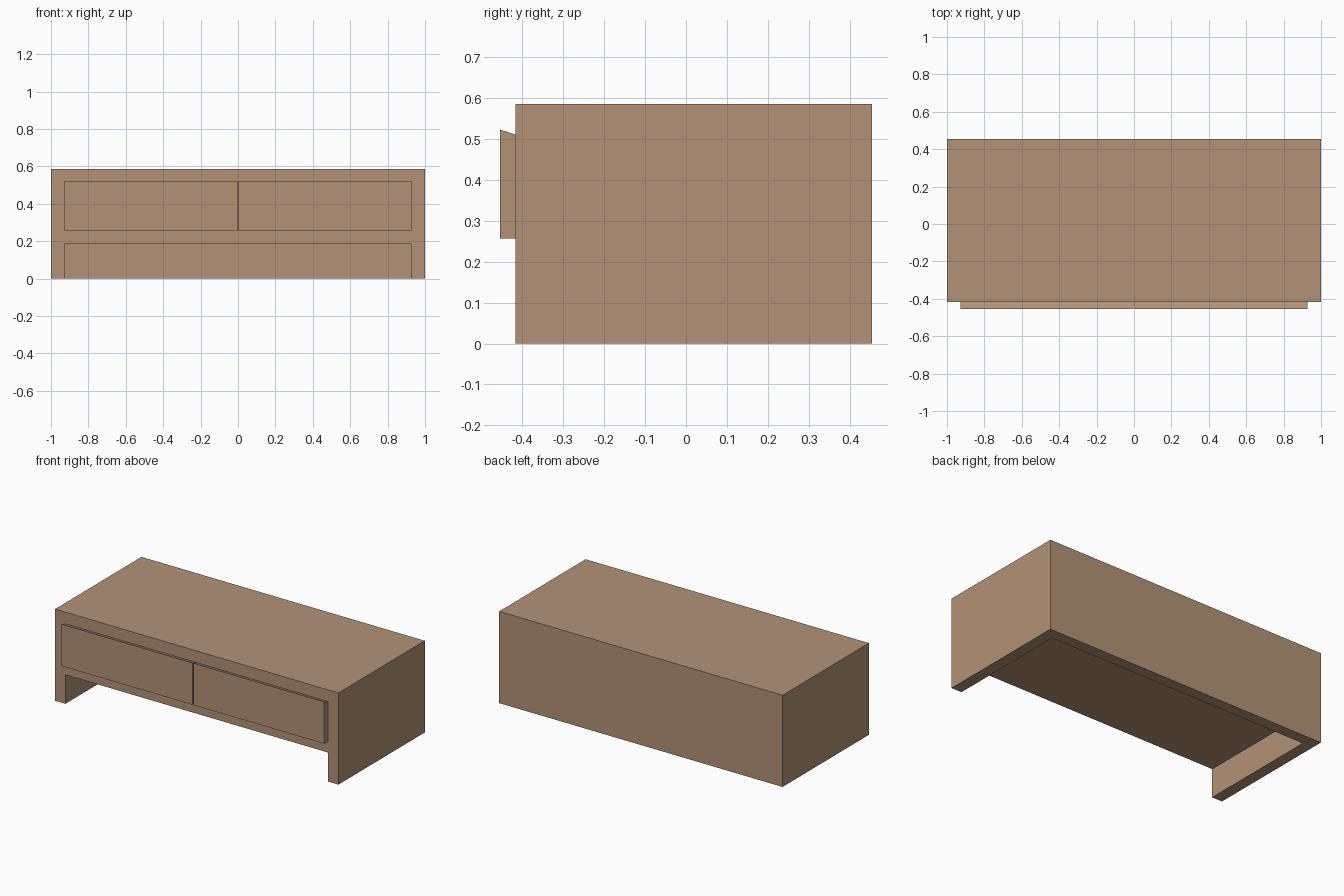
import bpy, bmesh

if "Cube" in bpy.data.objects:
    bpy.data.objects.remove(bpy.data.objects["Cube"])

wood = bpy.data.materials.new("wood")
wood.diffuse_color = (0.45, 0.29, 0.19, 1)
wood.use_nodes = True
wood.node_tree.nodes["Principled BSDF"].inputs["Base Color"].default_value = wood.diffuse_color


def prism(name, profile, x0, x1):
    """Extrude a (y, z) profile along x from x0 to x1."""
    bm = bmesh.new()
    face = bm.faces.new([bm.verts.new((x0, y, z)) for y, z in profile])
    ext = bmesh.ops.extrude_face_region(bm, geom=[face])
    verts = [v for v in ext["geom"] if isinstance(v, bmesh.types.BMVert)]
    bmesh.ops.translate(bm, verts=verts, vec=(x1 - x0, 0, 0))
    bmesh.ops.recalc_face_normals(bm, faces=bm.faces)
    mesh = bpy.data.meshes.new(name)
    bm.to_mesh(mesh)
    bm.free()
    mesh.materials.append(wood)
    obj = bpy.data.objects.new(name, mesh)
    bpy.context.collection.objects.link(obj)
    return obj


def rect(y0, y1, z0, z1):
    return [(y0, z0), (y1, z0), (y1, z1), (y0, z1)]


# Cabinet body, hollowed below by a recess open to the front and floor
body = prism("cabinet_body", rect(-0.416, 0.455, 0, 0.585), -1, 1)
cutter = prism("recess_cutter", rect(-0.6, 0.383, -0.2, 0.185), -0.927, 0.927)
cutter.hide_render = True
cut = body.modifiers.new("recess", 'BOOLEAN')
cut.operation = 'DIFFERENCE'
cut.solver = 'EXACT'
cut.object = cutter
bpy.context.view_layer.objects.active = body
bpy.ops.object.modifier_apply(modifier=cut.name)
bpy.data.objects.remove(cutter)

# Two drawer fronts with a sloping finger-grip top edge, set slightly into the body
drawer_profile = [(-0.455, 0.256), (-0.406, 0.256), (-0.406, 0.507), (-0.455, 0.523)]
for name, x0, x1 in (("left_drawer", -0.927, -0.003), ("right_drawer", 0.003, 0.927)):
    prism(name, drawer_profile, x0, x1)
